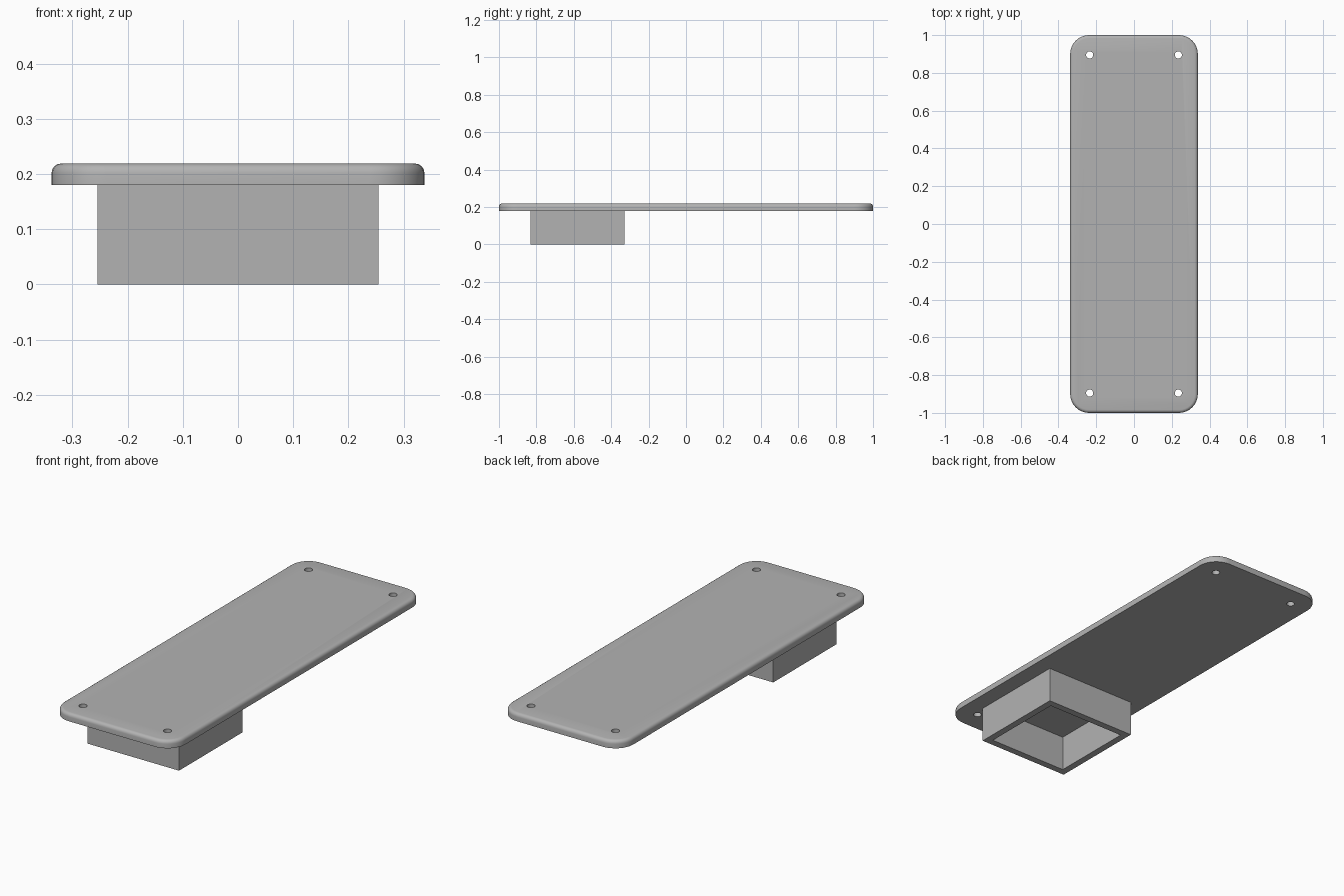
import bpy, bmesh
from math import sin, cos, pi, radians

cube = bpy.data.objects.get("Cube")
if cube:
    bpy.data.objects.remove(cube)

GREY = (0.45, 0.45, 0.45, 1)
mat = bpy.data.materials.new("mid grey")
mat.use_nodes = True
mat.diffuse_color = GREY
mat.node_tree.nodes["Principled BSDF"].inputs["Base Color"].default_value = GREY

HALF_X, HALF_Y, CORNER, FILLET = 0.338, 1.0, 0.1, 0.017
BOTTOM, TOP = 0.18, 0.219


def make_object(name, bm):
    bmesh.ops.recalc_face_normals(bm, faces=bm.faces)
    mesh = bpy.data.meshes.new(name)
    bm.to_mesh(mesh)
    bm.free()
    mesh.materials.append(mat)
    obj = bpy.data.objects.new(name, mesh)
    bpy.context.collection.objects.link(obj)
    return obj


def bridge(bm, a, b):
    for i in range(len(a)):
        j = (i + 1) % len(a)
        bm.faces.new((a[i], a[j], b[j], b[i]))


def rounded_ring(bm, inset, z, steps=8):
    """Rounded rectangle outline, inset from the plate edge."""
    r = CORNER - inset
    ring = []
    for q, (sx, sy) in enumerate(((1, 1), (-1, 1), (-1, -1), (1, -1))):
        for k in range(steps + 1):
            a = (q + k / steps) * pi / 2
            ring.append(bm.verts.new((sx * (HALF_X - CORNER) + r * cos(a),
                                      sy * (HALF_Y - CORNER) + r * sin(a), z)))
    return ring


# Plate with rounded corners and a filleted upper edge
bm = bmesh.new()
rings = [rounded_ring(bm, 0, BOTTOM)]
for k in range(5):
    a = k / 4 * pi / 2
    rings.append(rounded_ring(bm, FILLET * (1 - cos(a)), TOP - FILLET * (1 - sin(a))))
for lower, upper in zip(rings, rings[1:]):
    bridge(bm, lower, upper)
bm.faces.new(rings[0])
bm.faces.new(rings[-1])
plate = make_object("plate", bm)

# Screw holes near the four corners
bm = bmesh.new()
for sx in (-1, 1):
    for sy in (-1, 1):
        made = bmesh.ops.create_cone(bm, cap_ends=True, segments=24, radius1=0.019,
                                     radius2=0.019, depth=0.2)
        bmesh.ops.translate(bm, verts=made["verts"], vec=(sx * 0.235, sy * 0.895, 0.2))
cutter = make_object("screw_hole_cutter", bm)
cutter.hide_render = True
cutter.hide_set(True)
holes = plate.modifiers.new("screw holes", "BOOLEAN")
holes.operation = "DIFFERENCE"
holes.solver = "EXACT"
holes.object = cutter

# Apply the holes, then smooth the rounded edges
bpy.ops.object.select_all(action="DESELECT")
plate.select_set(True)
bpy.context.view_layer.objects.active = plate
bpy.ops.object.modifier_apply(modifier=holes.name)
bpy.data.objects.remove(cutter)
bpy.ops.object.shade_smooth_by_angle(angle=radians(30))


# Hollow square socket below the front end, open downwards
def square_ring(bm, half_x, half_y, z):
    return [bm.verts.new((sx * half_x, -0.58 + sy * half_y, z))
            for sx, sy in ((1, 1), (-1, 1), (-1, -1), (1, -1))]


WALL = 0.035
bm = bmesh.new()
loops = [square_ring(bm, 0.255 - w, 0.252 - w, z)
         for w, z in ((0, BOTTOM), (0, 0), (WALL, 0), (WALL, BOTTOM))]
for a, b in zip(loops, loops[1:]):
    bridge(bm, a, b)
make_object("socket", bm)
